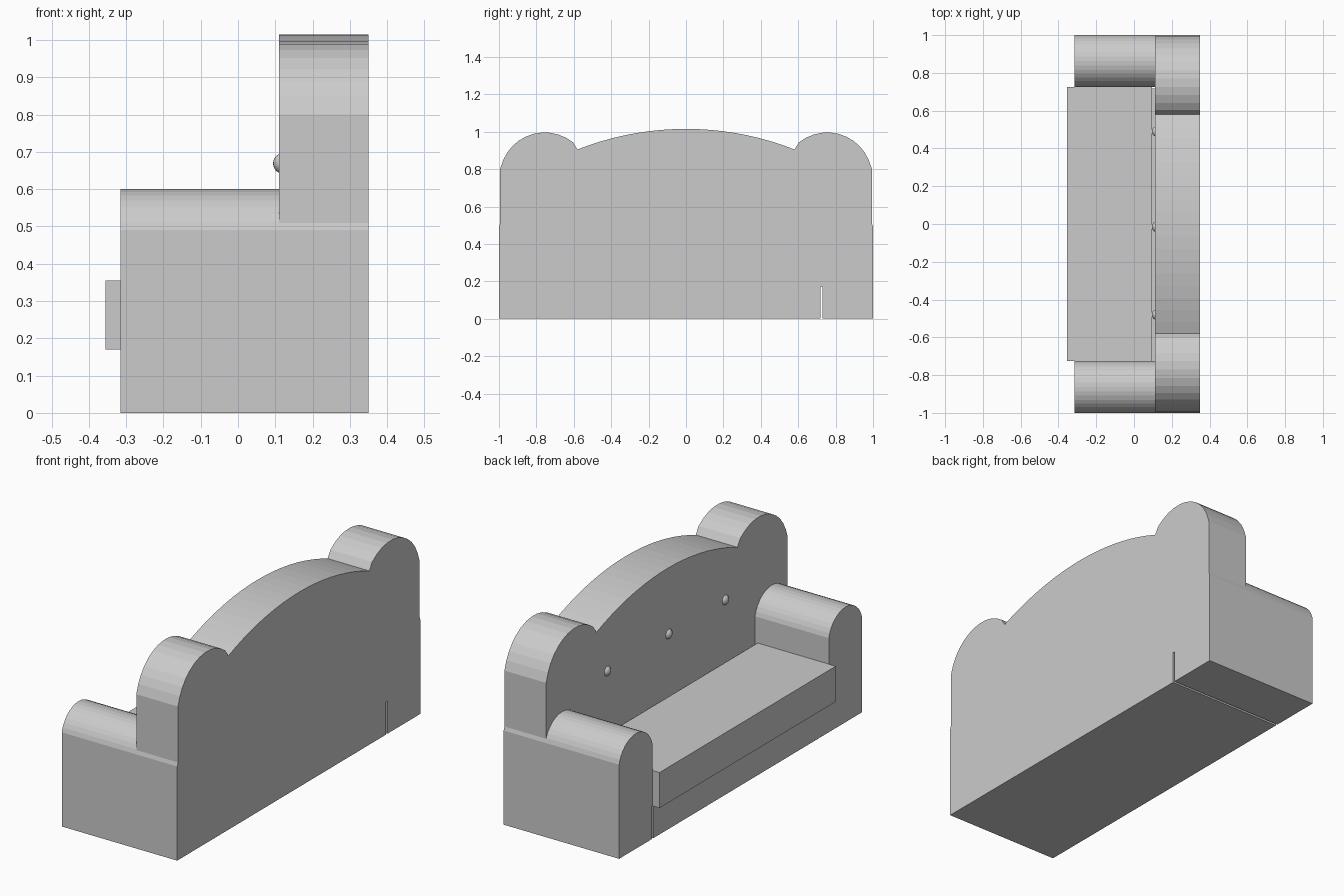
import bpy, bmesh, math

if "Cube" in bpy.data.objects:
    bpy.data.objects.remove(bpy.data.objects["Cube"])

fabric = bpy.data.materials.new("grey_fabric")
fabric.diffuse_color = (0.6, 0.6, 0.6, 1)
fabric.use_nodes = True
fabric.node_tree.nodes["Principled BSDF"].inputs["Base Color"].default_value = fabric.diffuse_color


def finish(bm, name):
    bmesh.ops.recalc_face_normals(bm, faces=bm.faces)
    me = bpy.data.meshes.new(name)
    bm.to_mesh(me)
    bm.free()
    me.materials.append(fabric)
    ob = bpy.data.objects.new(name, me)
    bpy.context.collection.objects.link(ob)
    return ob


def extrude_x(name, outline, x0, x1):
    """Prism from a (y, z) outline, running from x0 to x1."""
    bm = bmesh.new()
    face = bm.faces.new([bm.verts.new((x0, y, z)) for y, z in outline])
    res = bmesh.ops.extrude_face_region(bm, geom=[face])
    moved = [v for v in res["geom"] if isinstance(v, bmesh.types.BMVert)]
    bmesh.ops.translate(bm, verts=moved, vec=(x1 - x0, 0, 0))
    return finish(bm, name)


def rect(y0, y1, z0, z1):
    return [(y0, z0), (y1, z0), (y1, z1), (y0, z1)]


def arc(cy, cz, r, a0, a1, n):
    return [(cy + r * math.cos(a0 + (a1 - a0) * i / n),
             cz + r * math.sin(a0 + (a1 - a0) * i / n)) for i in range(n + 1)]


# arms: straight sides with a rounded top, running the full depth
r_arm = 0.141
cz_arm = 0.6 - r_arm
a = math.asin((0.49 - cz_arm) / r_arm)
for side, name in ((1, "arm_left"), (-1, "arm_right")):
    top = arc(0.8625, cz_arm, r_arm, a, math.pi - a, 16)
    top[0], top[-1] = (1.0, 0.49), (0.725, 0.49)
    prof = [(0.725, 0), (1.0, 0)] + top
    if side == 1:
        prof[0] = (0.73, 0)
        prof += [(0.725, 0.17), (0.73, 0.17)]
    extrude_x(name, [(side * y, z) for y, z in prof], -0.315, 0.35)

# base under the seat, with a narrow gap beside one arm
extrude_x("base", rect(-0.725, 0.718, 0, 0.17), -0.315, 0.35)

# seat cushion
extrude_x("seat", rect(-0.725, 0.725, 0.17, 0.355), -0.355, 0.095)

# backrest: shallow centre arch between two round lobes
edge, join_y, join_z = 0.994, 0.58, 0.905
cy, cz, r = 0.755, 0.755, 0.241
lobe = arc(cy, cz, r, math.atan2(0.05, 0.236),
           math.atan2(join_z - cz, join_y - cy), 12)
lobe[0], lobe[-1] = (edge, 0.80), (join_y, join_z)
sag = 1.015 - join_z
R = (join_y ** 2 + sag ** 2) / (2 * sag)
t = math.asin(join_y / R)
arch = arc(0, 1.015 - R, R, math.pi / 2 - t, math.pi / 2 + t, 18)[1:-1]
half = [(edge, 0.17)] + lobe
extrude_x("backrest", half + arch + [(-y, z) for y, z in reversed(half)],
          0.11, 0.35)

# three buttons on the backrest
for i, y in enumerate((0.49, -0.015, -0.48)):
    bm = bmesh.new()
    bmesh.ops.create_uvsphere(bm, u_segments=20, v_segments=12, radius=0.028)
    bmesh.ops.translate(bm, verts=bm.verts, vec=(0.122, y, 0.669))
    for f in bm.faces:
        f.smooth = True
    finish(bm, "button_%d" % (i + 1))
